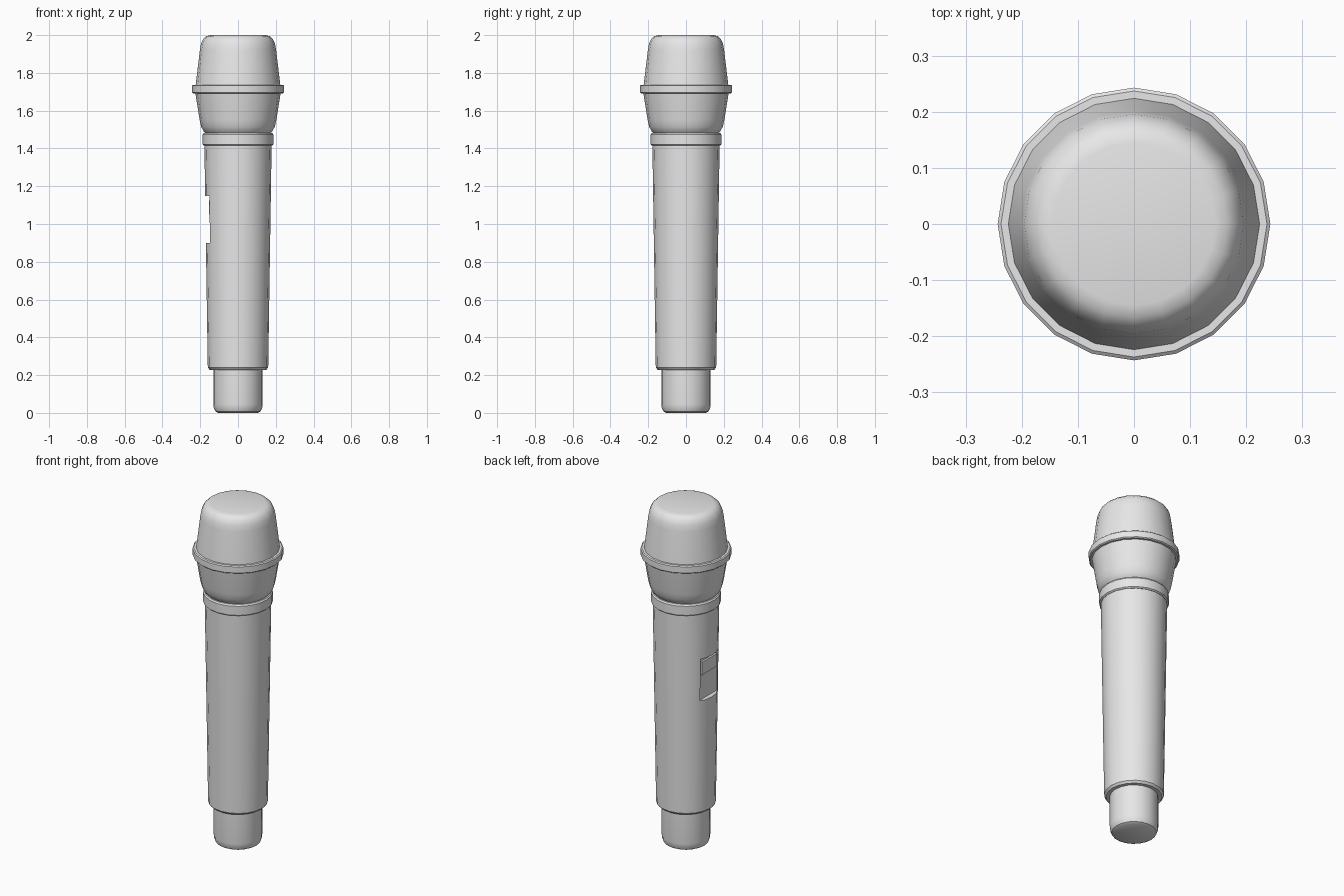
import bpy, bmesh, math

SIDES = 20

cube = bpy.data.objects.get("Cube")
if cube:
    bpy.data.objects.remove(cube)

# One grey finish for the whole microphone
grey = bpy.data.materials.new("plain_grey")
grey.use_nodes = True
grey.diffuse_color = (0.8, 0.8, 0.8, 1)
grey.node_tree.nodes["Principled BSDF"].inputs["Base Color"].default_value = (0.8, 0.8, 0.8, 1)


def finish(name, bm):
    bmesh.ops.recalc_face_normals(bm, faces=bm.faces)
    mesh = bpy.data.meshes.new(name)
    bm.to_mesh(mesh)
    bm.free()
    mesh.materials.append(grey)
    obj = bpy.data.objects.new(name, mesh)
    bpy.context.collection.objects.link(obj)
    return obj


def activate(obj):
    bpy.ops.object.select_all(action="DESELECT")
    obj.select_set(True)
    bpy.context.view_layer.objects.active = obj


def smooth(obj):
    activate(obj)
    bpy.ops.object.shade_smooth_by_angle(angle=math.radians(35))


def lathe(name, profile):
    """Turn a list of (radius, height) points into a capped solid."""
    bm = bmesh.new()
    rings = []
    for r, z in profile:
        angles = [math.tau * i / SIDES for i in range(SIDES)]
        rings.append([bm.verts.new((r * math.cos(a), r * math.sin(a), z)) for a in angles])
    for low, high in zip(rings, rings[1:]):
        for i in range(SIDES):
            j = (i + 1) % SIDES
            bm.faces.new((low[i], low[j], high[j], high[i]))
    bm.faces.new(rings[0])
    bm.faces.new(rings[-1])
    return finish(name, bm)


def block(name, low, high):
    bm = bmesh.new()
    bmesh.ops.create_cube(bm, size=1)
    for v in bm.verts:
        v.co = [(a + b) / 2 + c * (b - a) for a, b, c in zip(low, high, v.co)]
    return finish(name, bm)


# Turned parts, bottom to top
smooth(lathe("end_plug", [(0.105, 0), (0.12, 0.008), (0.128, 0.025), (0.13, 0.045), (0.13, 0.25)]))
handle = lathe("handle", [(0.15, 0.228), (0.16, 0.24), (0.178, 1.42)])
smooth(lathe("collar", [(0.18, 1.415), (0.187, 1.421), (0.187, 1.474), (0.181, 1.482)]))
smooth(lathe("lower_grille", [(0.165, 1.475), (0.181, 1.49), (0.195, 1.515),
                              (0.203, 1.55), (0.227, 1.70)]))
smooth(lathe("grille_band", [(0.237, 1.691), (0.243, 1.696), (0.243, 1.732), (0.237, 1.737)]))
smooth(lathe("upper_grille", [(0.226, 1.72), (0.202, 1.92), (0.196, 1.955), (0.184, 1.98),
                              (0.167, 1.995), (0.145, 2.0)]))

# Recessed switch panel on the -x side of the handle
cutter = block("panel_cutter", (-0.3, -0.08, 0.9), (-0.143, 0.08, 1.147))
cutter.hide_render = True
cut = handle.modifiers.new("panel_recess", "BOOLEAN")
cut.operation = "DIFFERENCE"
cut.solver = "EXACT"
cut.object = cutter
activate(handle)
bpy.ops.object.modifier_apply(modifier=cut.name)
bpy.data.objects.remove(cutter)
smooth(handle)

# Switch plate at the top of the recess
block("switch", (-0.154, -0.07, 1.05), (-0.135, 0.07, 1.125))
